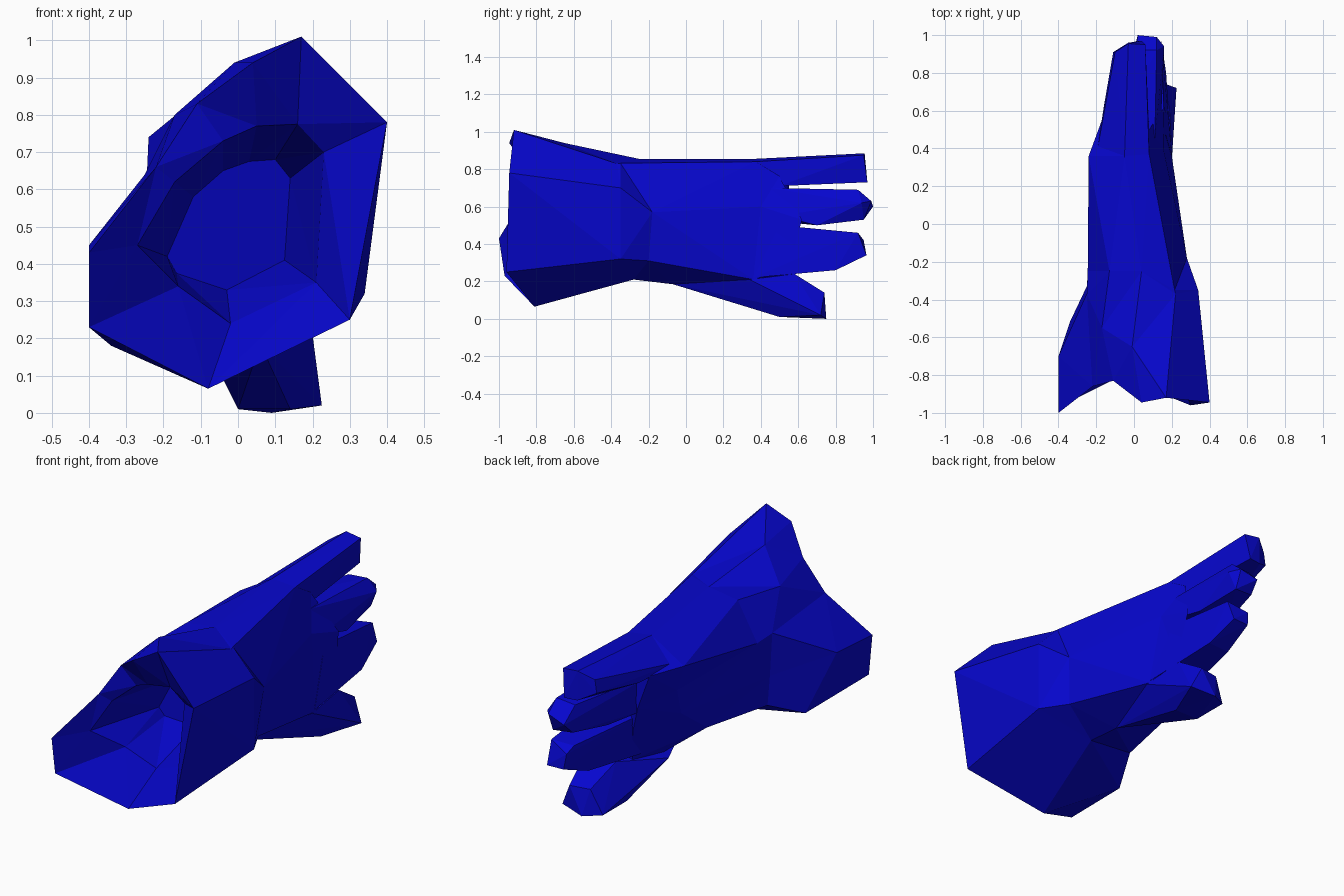
import bpy, bmesh

blue = bpy.data.materials.new("glove_blue")
blue.diffuse_color = (0.002, 0.002, 0.62, 1)


def finish(bm, name):
    bmesh.ops.recalc_face_normals(bm, faces=bm.faces)
    mesh = bpy.data.meshes.new(name)
    bm.to_mesh(mesh)
    bm.free()
    mesh.materials.append(blue)
    obj = bpy.data.objects.new(name, mesh)
    bpy.context.collection.objects.link(obj)
    return obj


def loft(name, rings, cap_first=False, cap_last=False):
    """Bridge equal-length rings, with optional flat end fans."""
    bm = bmesh.new()
    loops = [[bm.verts.new(p) for p in ring] for ring in rings]
    n = len(loops[0])
    for a, b in zip(loops, loops[1:]):
        for i in range(n):
            j = (i + 1) % n
            bm.faces.new((a[i], a[j], b[j], b[i]))
    if cap_first:
        bm.faces.new(loops[0])
    if cap_last:
        bm.faces.new(loops[-1])
    bmesh.ops.triangulate(bm, faces=bm.faces[:])
    return finish(bm, name)


def hull(name, points):
    """Faceted finger wrapped around a few corner points."""
    bm = bmesh.new()
    for p in points:
        bm.verts.new(p)
    bmesh.ops.convex_hull(bm, input=bm.verts[:])
    return finish(bm, name)


# Flared cuff: rim and wrist crease, clockwise from the top corner
rim = [(.17, -.92, 1.01), (.40, -.945, .78), (.30, -.96, .25),
       (-.08, -.81, .065), (-.40, -.97, .23), (-.40, -1.0, .43),
       (-.22, -.86, .66), (-.11, -.83, .83), (.04, -.945, .94)]
crease = [(.22, -.37, .83), (.34, -.35, .70), (.34, -.35, .32),
          (.05, -.28, .21), (-.34, -.52, .18), (-.40, -.70, .45),
          (-.25, -.37, .64), (-.17, -.55, .80), (-.01, -.65, .94)]

# Lining funnel inside the cuff, ending in a slanted floor
throat = [(.16, -.80, .775), (.23, -.78, .70), (.21, -.76, .35),
          (-.02, -.66, .24), (-.16, -.72, .34), (-.27, -.86, .45),
          (-.17, -.82, .62), (-.04, -.80, .73), (.05, -.83, .77)]
floor = [(x, -.30 + .5 * x, z) for x, z in
         [(.10, .68), (.14, .63), (.125, .41), (-.03, .33), (-.165, .375),
          (-.19, .42), (-.12, .58), (-.04, .65), (.03, .675)]]
loft("cuff", [floor, throat, rim, crease], cap_first=True)

# Palm from the crease to the knuckles
wrist = [(.215, -.35, .832), (.28, -.18, .57), (.26, -.20, .31),
         (.06, -.07, .185), (-.25, -.33, .27), (-.25, -.35, .42),
         (-.245, -.25, .63), (-.13, -.25, .83), (.04, -.25, .855)]
knuckles = [(.08, .37, .84), (.155, .40, .60), (.20, .36, .21),
            (.02, .30, .14), (-.18, .08, .29), (-.18, .30, .45),
            (-.20, .36, .60), (-.24, .36, .74), (-.05, .36, .855)]
front = [(.08, .50, .76), (.16, .62, .53), (.18, .55, .27),
         (.12, .45, .15), (.0, .45, .21), (-.05, .52, .40),
         (-.10, .55, .55), (-.17, .55, .74), (-.03, .55, .86)]
loft("palm", [crease, wrist, knuckles, front], cap_last=True)

# Four fingers stacked from top to bottom
hull("top_finger", [
    (-.20, .36, .75), (-.05, .36, .855), (.08, .37, .84), (.08, .50, .71),
    (-.16, .62, .73), (-.11, .91, .77), (-.10, .91, .84),
    (-.03, .955, .885), (.06, .95, .875), (.04, .97, .73), (-.03, .96, .73)])
hull("upper_middle_finger", [
    (-.12, .45, .70), (.11, .45, .70), (.14, .50, .55), (-.10, .50, .52),
    (.15, .70, .50), (-.03, .70, .50), (.01, .92, .68), (.12, .92, .69),
    (.16, .94, .62), (.12, .99, .63), (.02, 1.0, .60),
    (.12, .95, .53), (.01, .94, .54)])
hull("lower_middle_finger", [
    (-.07, .45, .48), (.16, .50, .50), (.20, .36, .22), (-.03, .42, .24),
    (.17, .80, .26), (.03, .78, .27), (.03, .90, .45), (.15, .92, .46),
    (.145, .965, .34), (.05, .96, .34), (.04, .95, .42)])
hull("bottom_finger", [
    (.06, -.07, .185), (.20, .34, .21), (-.08, .26, .17), (.19, .58, .24),
    (.03, .55, .23), (.17, .74, .14), (.06, .72, .14), (.225, .72, .02),
    (.09, .75, .0), (.0, .70, .01), (.0, .50, .01), (.14, .50, .01)])
